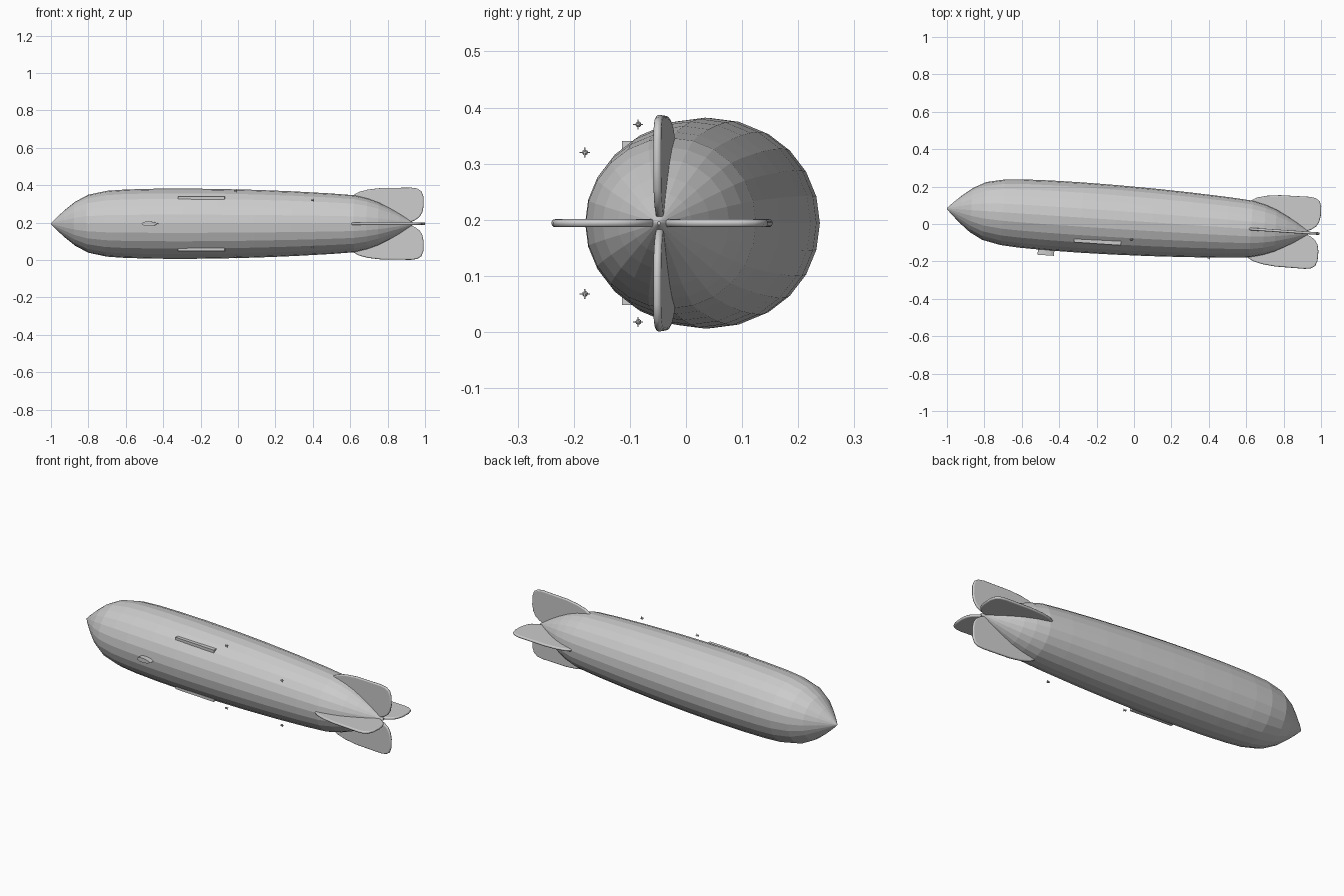
import bpy, bmesh, math
from mathutils import Matrix, Vector

if "Cube" in bpy.data.objects:
    bpy.data.objects.remove(bpy.data.objects["Cube"])

grey = bpy.data.materials.new("light grey")
grey.use_nodes = True
grey.diffuse_color = (0.6, 0.6, 0.6, 1)
grey.node_tree.nodes["Principled BSDF"].inputs["Base Color"].default_value = (0.6, 0.6, 0.6, 1)

# Local frame: x runs from nose to tail along the hull axis, -y is the keel side
AXIS = Matrix.Translation((-1, 0.083, 0.194)) @ Matrix.Rotation(-0.0675, 4, "Z")


def finish(name, bm):
    bmesh.ops.recalc_face_normals(bm, faces=bm.faces)
    mesh = bpy.data.meshes.new(name)
    bm.to_mesh(mesh)
    bm.free()
    mesh.materials.append(grey)
    ob = bpy.data.objects.new(name, mesh)
    ob.matrix_world = AXIS
    bpy.context.collection.objects.link(ob)
    return ob


def lathe(name, profile, sides):
    bm = bmesh.new()
    rings = []
    for x, r in profile:
        angles = [2 * math.pi * i / sides for i in range(sides)]
        rings.append([bm.verts.new((x, r * math.cos(a), r * math.sin(a))) for a in angles])
    for a, b in zip(rings, rings[1:]):
        for i in range(sides):
            j = (i + 1) % sides
            bm.faces.new((a[i], a[j], b[j], b[i]))
    bm.faces.new(rings[0])
    bm.faces.new(rings[-1])
    return finish(name, bm)


def plate(name, outline, low, high, turn=0):
    """Extrude an (x, z) outline along y, then turn it about the hull axis."""
    bm = bmesh.new()
    face = bm.faces.new([bm.verts.new((x, low, z)) for x, z in outline])
    new = bmesh.ops.extrude_face_region(bm, geom=[face])["geom"]
    verts = [v for v in new if isinstance(v, bmesh.types.BMVert)]
    bmesh.ops.translate(bm, verts=verts, vec=(0, high - low, 0))
    bmesh.ops.rotate(bm, verts=bm.verts, matrix=Matrix.Rotation(turn, 3, "X"))
    return finish(name, bm)


def boxes(name, parts):
    bm = bmesh.new()
    for centre, size in parts:
        m = Matrix.Translation(centre) @ Matrix.Diagonal((*size, 1))
        bmesh.ops.create_cube(bm, size=1, matrix=m)
    return finish(name, bm)


# Hull
lathe("hull", [(0, 0.003), (0.03, 0.033), (0.075, 0.074), (0.13, 0.118), (0.2, 0.155),
               (0.3, 0.176), (0.4, 0.183), (0.55, 0.187), (0.72, 0.188), (0.9, 0.186),
               (1.1, 0.181), (1.3, 0.173), (1.5, 0.162), (1.63, 0.152), (1.7, 0.135),
               (1.76, 0.113), (1.82, 0.082), (1.87, 0.053), (1.92, 0.02), (1.945, 0.003)], 24)

# Four tail fins with rounded rims
fin_outline = [(1.6, 0.12), (1.615, 0.15), (1.65, 0.17), (1.7, 0.183), (1.77, 0.191),
               (1.93, 0.193), (1.963, 0.188), (1.985, 0.174), (1.996, 0.145), (1.997, 0.095),
               (1.99, 0.06), (1.975, 0.036), (1.95, 0.018), (1.91, 0.003), (1.8, 0)]
for i, side in enumerate(("upper", "keel", "lower", "back")):
    fin = plate(side + "_fin", fin_outline, -0.007, 0.007, i * math.pi / 2)
    bevel = fin.modifiers.new("rim", "BEVEL")
    bevel.width = 0.006
    bevel.segments = 3
    bevel.limit_method = "ANGLE"
    bevel.angle_limit = math.radians(60)
    bpy.ops.object.select_all(action="DESELECT")
    fin.select_set(True)
    bpy.context.view_layer.objects.active = fin
    bpy.ops.object.shade_smooth_by_angle(angle=math.radians(40))

# Cabin under the keel, leaf shaped in plan
half = [(0.505, 0.006), (0.52, 0.011), (0.545, 0.012), (0.57, 0.008)]
cabin_outline = [(0.5, 0)] + half + [(0.588, 0)] + [(x, -z) for x, z in reversed(half)]
plate("control_cabin", cabin_outline, -0.214, -0.17)

# Side strips and engine pods, mirrored across the hull
for sign, side in ((1, "upper"), (-1, "lower")):
    boxes(side + "_strip", [((0.815, -0.117, sign * 0.138), (0.25, 0.034, 0.016))])
    for place, pos in (("middle", (0.995, -0.101, 0.176)), ("rear", (1.413, -0.168, 0.126))):
        centre = Vector((pos[0], pos[1], sign * pos[2]))
        pod = lathe(f"{side}_{place}_engine", [(-0.007, 0.003), (-0.004, 0.005),
                                              (0.004, 0.005), (0.008, 0.002)], 10)
        pod.matrix_world = AXIS @ Matrix.Translation(centre)
        hub = centre + Vector((0.007, 0, 0))
        boxes(f"{side}_{place}_propeller", [(hub, (0.001, 0.018, 0.002)),
                                           (hub, (0.001, 0.002, 0.018))])
